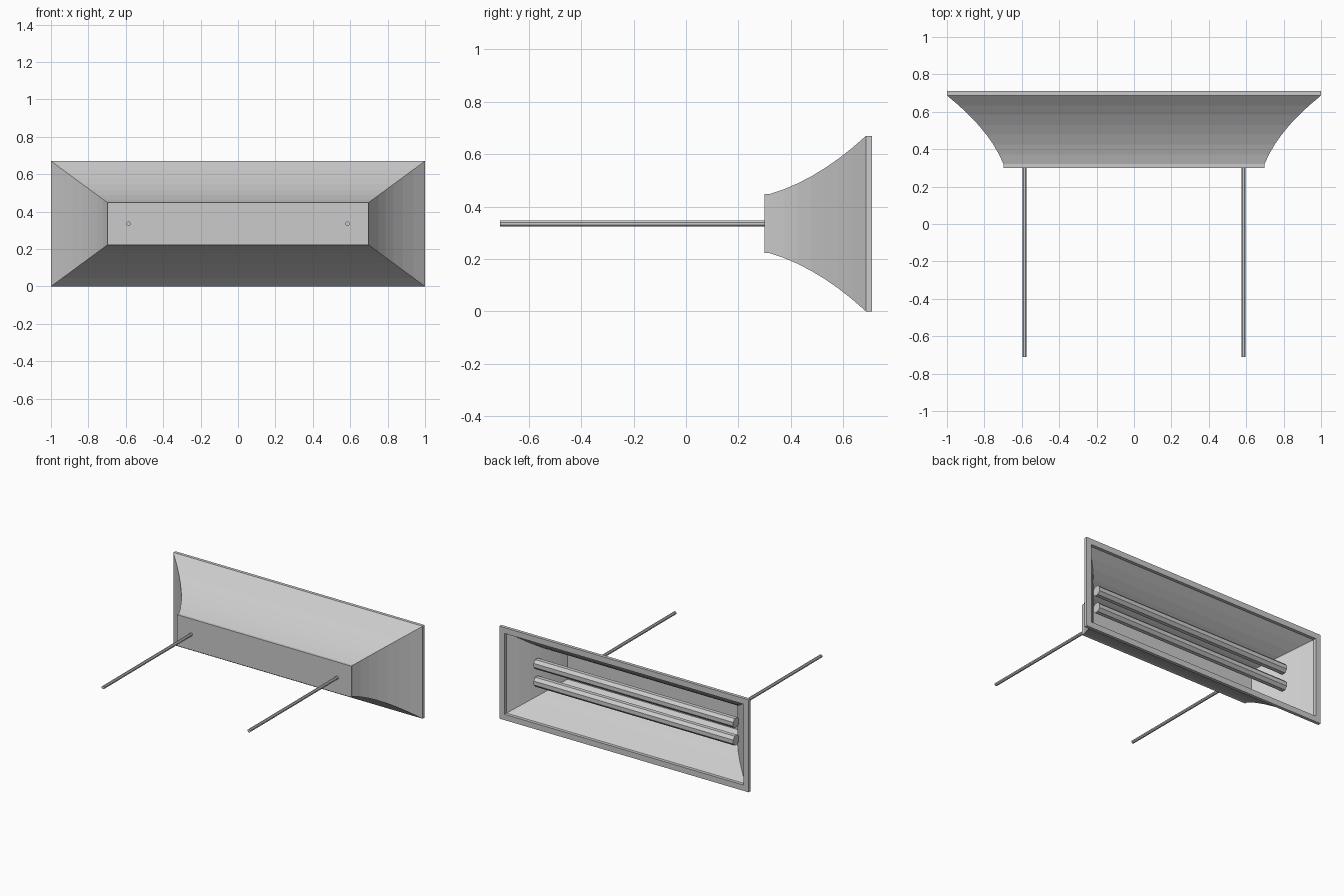
import bpy, bmesh, math
from mathutils import Matrix

if "Cube" in bpy.data.objects:
    bpy.data.objects.remove(bpy.data.objects["Cube"])

ZC = 0.335  # height of the centre line


def finish(bm, name):
    bmesh.ops.recalc_face_normals(bm, faces=bm.faces)
    mesh = bpy.data.meshes.new(name)
    bm.to_mesh(mesh)
    bm.free()
    ob = bpy.data.objects.new(name, mesh)
    bpy.context.collection.objects.link(ob)
    return ob


def rod(name, axis, centre, radius, length, sides=8):
    bm = bmesh.new()
    rot = Matrix.Rotation(math.pi / 2, 4, 'Y' if axis == 'X' else 'X')
    spin = Matrix.Rotation(math.pi / sides, 4, 'Z')
    bmesh.ops.create_cone(bm, cap_ends=True, segments=sides, radius1=radius,
                          radius2=radius, depth=length,
                          matrix=Matrix.Translation(centre) @ rot @ spin)
    return finish(bm, name)


def flare(y):
    # half width and half height of the outer shell at depth y
    s = min(max((y - 0.32) / 0.367, 0), 1)
    f = 0.48 * s + 0.52 * s * s
    return 0.698 + 0.302 * f, 0.113 + 0.222 * f


# Flared housing: outer rings front to rim, then inner rings back to the floor
WALL, FLOOR, STEPS = 0.042, 0.38, 7
curve = [0.32 + 0.367 * i / STEPS for i in range(STEPS + 1)]
rings = [(0.30, *flare(0.30))]
rings += [(y, *flare(y)) for y in curve]
rings += [(0.71, 1.0, 0.335)]
inner = [0.71] + [y for y in reversed(curve) if y > FLOOR + 0.02] + [FLOOR]
rings += [(y, flare(y)[0] - WALL, flare(y)[1] - WALL) for y in inner]

bm = bmesh.new()
loops = [[bm.verts.new((sx * hx, y, ZC + sz * hz))
          for sx, sz in ((-1, -1), (1, -1), (1, 1), (-1, 1))]
         for y, hx, hz in rings]
for a, b in zip(loops, loops[1:]):
    for i in range(4):
        j = (i + 1) % 4
        bm.faces.new((a[i], a[j], b[j], b[i]))
bm.faces.new(loops[0])
bm.faces.new(loops[-1])
finish(bm, "flared_housing")

# Two lamp tubes inside the housing
for side, label in ((1, "upper"), (-1, "lower")):
    rod(label + "_lamp_tube", 'X', (0, 0.57, ZC + side * 0.064), 0.037, 1.6)

# Two mounting arms reaching to the front
for side, label in ((-1, "left"), (1, "right")):
    rod(label + "_mounting_arm", 'Y', (side * 0.585, -0.2, ZC), 0.0118, 1.02)
